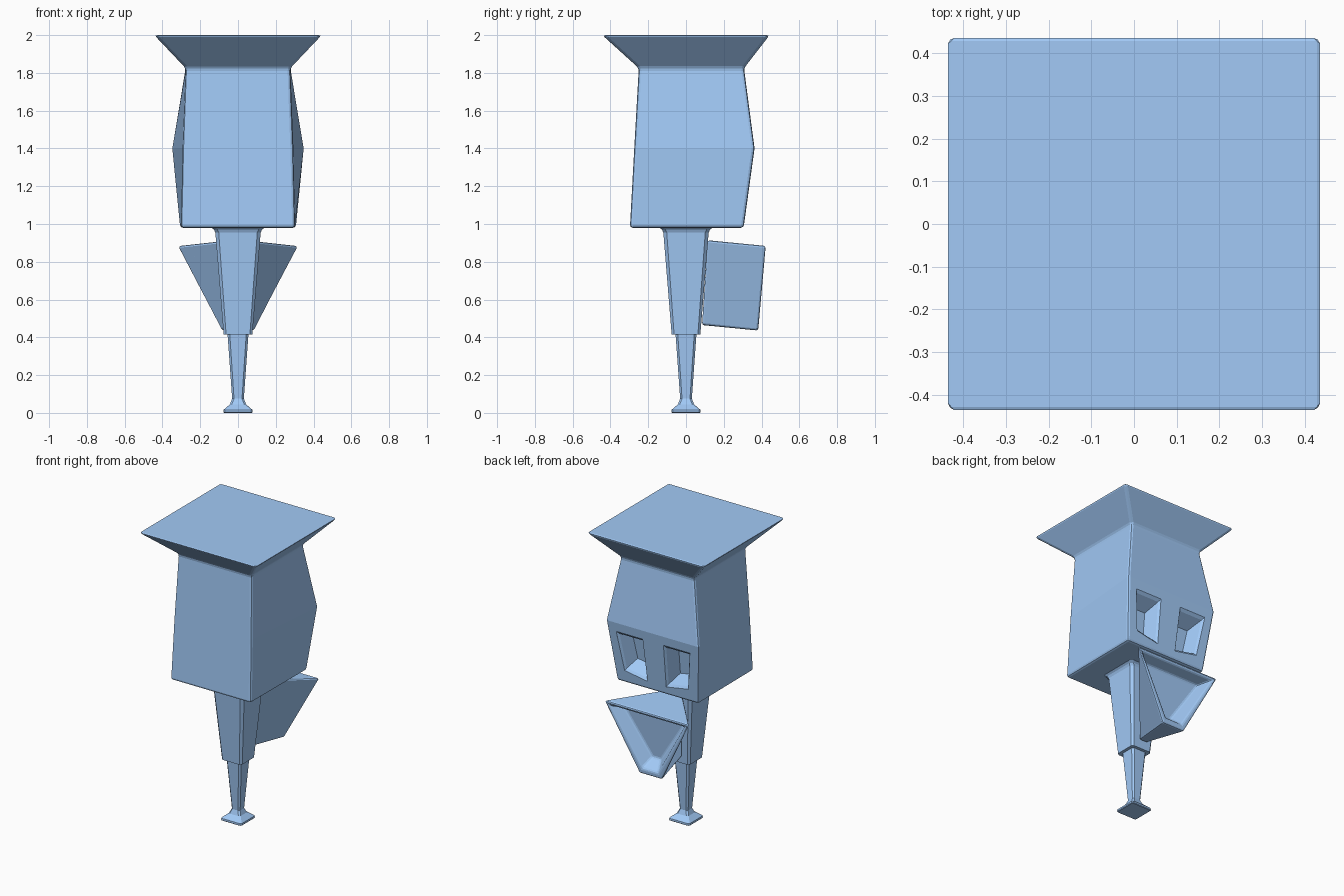
import bpy, bmesh

if "Cube" in bpy.data.objects:
    bpy.data.objects.remove(bpy.data.objects["Cube"])

blue = bpy.data.materials.new("blue")
blue.diffuse_color = (0.36, 0.59, 0.93, 1)
blue.use_nodes = True
blue.node_tree.nodes["Principled BSDF"].inputs["Base Color"].default_value = blue.diffuse_color


def loft(name, rings, bevel=0.0, edit=None):
    """Skin a list of equal-length point rings and cap both ends."""
    bm = bmesh.new()
    vs = [[bm.verts.new(p) for p in r] for r in rings]
    n = len(rings[0])
    for a, b in zip(vs, vs[1:]):
        for i in range(n):
            j = (i + 1) % n
            bm.faces.new((a[i], a[j], b[j], b[i]))
    bm.faces.new(vs[0])
    last = bm.faces.new(vs[-1])
    bmesh.ops.recalc_face_normals(bm, faces=bm.faces[:])
    if edit:
        edit(bm, last)
    me = bpy.data.meshes.new(name)
    bm.to_mesh(me)
    bm.free()
    me.materials.append(blue)
    ob = bpy.data.objects.new(name, me)
    bpy.context.collection.objects.link(ob)
    if bevel:
        m = ob.modifiers.new("bevel", 'BEVEL')
        m.width, m.segments = bevel, 2
        m.limit_method, m.angle_limit = 'ANGLE', 0.5
    return ob


def section(z, xf, yf, xb, yb):
    """Horizontal four-sided section: front half-width / y, back half-width / y."""
    return [(-xf, yf, z), (xf, yf, z), (xb, yb, z), (-xb, yb, z)]


def chamfered(z, h, c):
    """Square section with cut corners."""
    d = h - c
    return [(x, y, z) for x, y in ((-d, -h), (d, -h), (h, -d), (h, d),
                                   (d, h), (-d, h), (-h, d), (-h, -d))]


# Head with flared flat top
head = loft("head", [
    section(0.98, 0.302, -0.297, 0.306, 0.305),
    section(1.40, 0.292, -0.274, 0.349, 0.363),
    section(1.825, 0.277, -0.250, 0.277, 0.307),
    section(2.0, 0.443, -0.443, 0.443, 0.443),
], 0.015)

# Two tapered eye sockets in the lower back face
for side, label in ((1, "left"), (-1, "right")):
    outline = [(0.275, 1.335), (0.08, 1.335), (0.072, 1.04), (0.238, 1.07)]
    cx, cz = 0.165, 1.19

    def ring(scale, dy):
        pts = []
        for x, z in outline:
            x, z = cx + (x - cx) * scale, cz + (z - cz) * scale
            pts.append((side * x, 0.305 + (z - 0.98) * 0.138 + dy, z))
        return pts

    cutter = loft(label + "_eye_cutter", [ring(1.02, 0.06), ring(1.02, 0),
                                          ring(0.9, -0.014), ring(0.55, -0.10)])
    cutter.hide_render = True
    cutter.hide_viewport = True
    cutter.display_type = 'WIRE'
    m = head.modifiers.new(label + "_eye", 'BOOLEAN')
    m.object, m.operation, m.solver = cutter, 'DIFFERENCE', 'EXACT'

# Tapered neck
loft("neck", [chamfered(0.415, 0.076, 0.013), chamfered(0.955, 0.12, 0.018),
              chamfered(0.97, 0.127, 0.018), chamfered(0.982, 0.142, 0.018),
              chamfered(1.0, 0.142, 0.018)])

# Thin stem with flared foot
loft("stem", [chamfered(0, 0.074, 0.008), chamfered(0.004, 0.078, 0.008),
              chamfered(0.016, 0.077, 0.008), chamfered(0.045, 0.043, 0.01),
              chamfered(0.075, 0.031, 0.01), chamfered(0.44, 0.057, 0.012)])


# Wedge-shaped jaw with a hollow at its wide end
def hollow(bm, face):
    bmesh.ops.inset_region(bm, faces=[face], thickness=0.045, depth=0)
    bmesh.ops.inset_region(bm, faces=[face], thickness=0.06, depth=-0.08)


def jaw_end(top_w, top_y, top_z, low_w, low_y, low_z):
    return [(-low_w, low_y, low_z), (low_w, low_y, low_z),
            (top_w, top_y, top_z), (-top_w, top_y, top_z)]


loft("jaw", [jaw_end(0.05, 0.115, 0.914, 0.03, 0.085, 0.465),
             jaw_end(0.322, 0.422, 0.884, 0.085, 0.382, 0.436)], 0.012, hollow)
